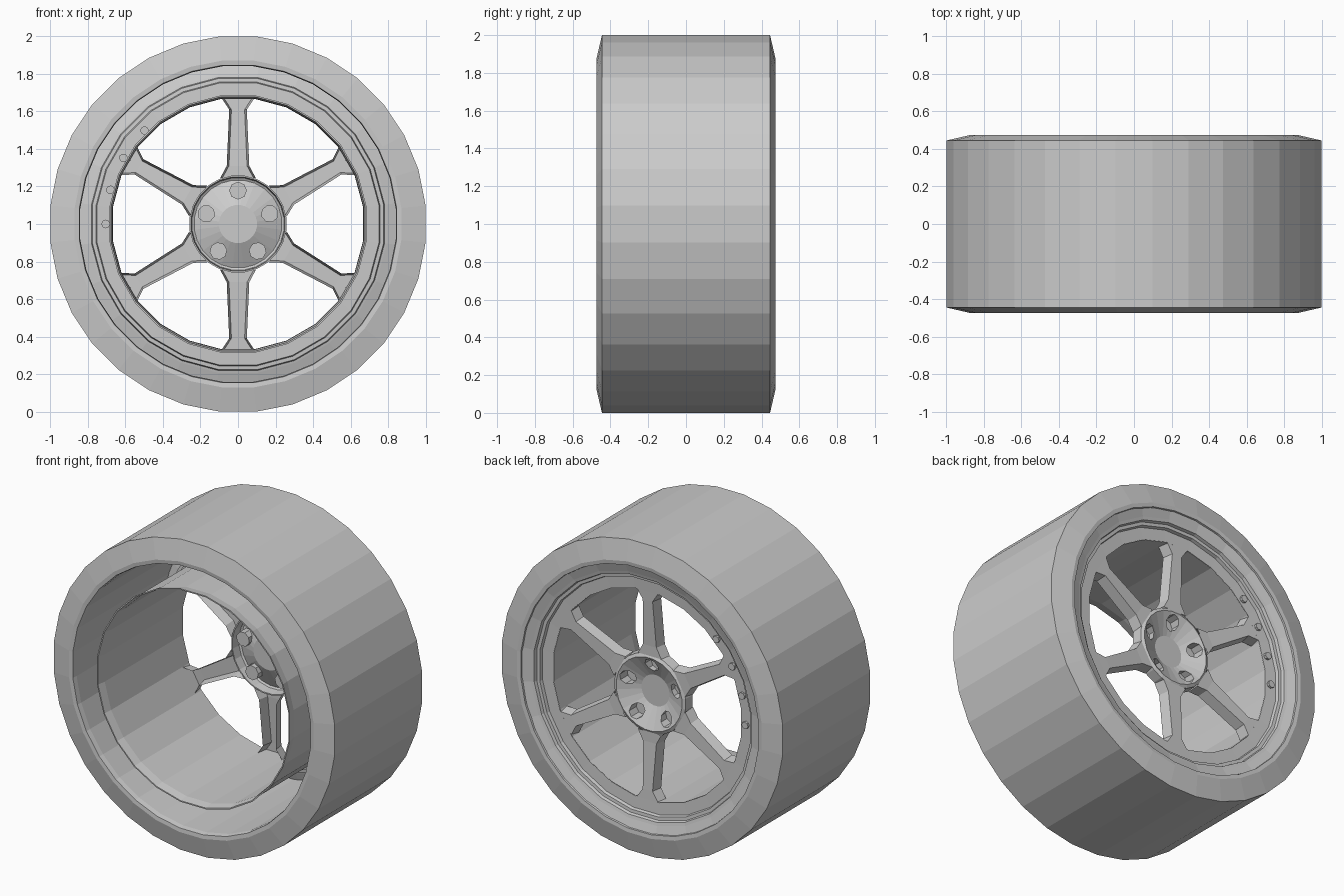
import bpy, bmesh, math

if "Cube" in bpy.data.objects:
    bpy.data.objects.remove(bpy.data.objects["Cube"])

CZ = 1.0  # axle height


def finish(name, bm):
    bmesh.ops.recalc_face_normals(bm, faces=bm.faces)
    me = bpy.data.meshes.new(name)
    bm.to_mesh(me)
    bm.free()
    ob = bpy.data.objects.new(name, me)
    bpy.context.collection.objects.link(ob)
    return ob


def lathe(name, profile, sides):
    """Turn a closed (radius, y) profile around the axle."""
    bm = bmesh.new()
    rings = []
    for i in range(sides):
        a = (i + 0.5) * 2 * math.pi / sides
        rings.append([bm.verts.new((r * math.cos(a), y, CZ + r * math.sin(a))) for r, y in profile])
    n = len(profile)
    for i in range(sides):
        p, q = rings[i], rings[(i + 1) % sides]
        for j in range(n):
            k = (j + 1) % n
            bm.faces.new((p[j], p[k], q[k], q[j]))
    bmesh.ops.remove_doubles(bm, verts=bm.verts, dist=1e-5)
    return finish(name, bm)


def dish_y(r):
    """Height of the hub's conical face at radius r."""
    return 0.31 + max(0.0, r - 0.10) * 0.065 / 0.135


def peg(name, radius, angle, r, y0, y1, sides):
    """Cylinder parallel to the axle; y1=None gives a pocket open onto the dish."""
    bm = bmesh.new()
    cx, cz = r * math.cos(angle), r * math.sin(angle)
    a, b = [], []
    for i in range(sides):
        t = angle + 2 * math.pi * i / sides
        x, z = cx + radius * math.cos(t), cz + radius * math.sin(t)
        a.append(bm.verts.new((x, y0, CZ + z)))
        b.append(bm.verts.new((x, dish_y(math.hypot(x, z)) if y1 is None else y1, CZ + z)))
    bm.faces.new(a)
    if y1 is not None:
        bm.faces.new(b)
    for i in range(sides):
        j = (i + 1) % sides
        bm.faces.new((a[i], a[j], b[j], b[i]))
    return finish(name, bm)


def spoke(name, angle):
    """Open-backed tapered spoke, flared at both ends, narrower on its outer (+y) face."""
    # radius, half width, back y, front y
    stations = [(0.245, 0.095, 0.30, 0.37), (0.31, 0.06, 0.30, 0.37),
                (0.61, 0.047, 0.32, 0.39), (0.672, 0.088, 0.325, 0.393)]
    ca, sa = math.cos(angle), math.sin(angle)
    bm = bmesh.new()
    secs = []
    for r, w, yb, yf in stations:
        sec = []
        for t, y in ((-w, yb), (0.012 - w, yf), (w - 0.012, yf), (w, yb)):
            sec.append(bm.verts.new((r * ca - t * sa, y, CZ + r * sa + t * ca)))
        secs.append(sec)
    for p, q in zip(secs, secs[1:]):
        for j in range(3):
            bm.faces.new((p[j], p[j + 1], q[j + 1], q[j]))
    return finish(name, bm)


# Tyre: wide flat tread with slim chamfered shoulders, open bore
R = 1 / math.cos(math.pi / 32)
lathe("tyre", [(R, -0.445), (R, 0.445), (0.875, 0.475), (0.85, 0.472),
               (0.845, 0.44), (0.845, -0.44), (0.85, -0.472), (0.875, -0.475)], 32)

# Rim: thin stepped outer lip and spoke flange
lathe("rim", [(0.675, 0.393), (0.75, 0.397), (0.755, 0.418), (0.775, 0.42), (0.78, 0.44),
              (0.80, 0.445), (0.853, 0.462), (0.853, 0.454), (0.80, 0.437), (0.788, 0.434),
              (0.783, 0.412), (0.763, 0.41), (0.758, 0.389), (0.675, 0.385)], 24)

# Barrel: thin tube from the window edge to the open side of the wheel
lathe("barrel", [(0.673, 0.392), (0.681, 0.388), (0.683, -0.40), (0.692, -0.455),
                 (0.684, -0.455), (0.675, -0.40)], 24)

# Hub: thin dished shell with a flat centre and a short outer wall
hub = lathe("hub", [(0.0, 0.31), (0.10, 0.31), (0.235, 0.375), (0.255, 0.365), (0.26, 0.30),
                    (0.252, 0.30), (0.247, 0.36), (0.235, 0.367), (0.102, 0.302), (0.0, 0.302)], 24)

# Spokes
for i in range(6):
    spoke("spoke_%d" % (i + 1), math.radians(90 + 60 * i))

# Lug holes: openings in the dish, each with a closed pocket behind
for i in range(5):
    a = math.radians(90 + 72 * i)
    cutter = peg("lug_hole_cutter_%d" % (i + 1), 0.046, a, 0.178, 0.2, 0.5, 8)
    cutter.hide_render = True
    cutter.hide_viewport = True
    mod = hub.modifiers.new("lug_hole", 'BOOLEAN')
    mod.operation = 'DIFFERENCE'
    mod.solver = 'EXACT'
    mod.object = cutter
    peg("lug_pocket_%d" % (i + 1), 0.047, a, 0.178, 0.29, None, 8)

# Small rivets through the flange
for i in range(4):
    peg("rivet_%d" % (i + 1), 0.023, math.radians(180 - 15 * i), 0.705, 0.375, 0.41, 8)
